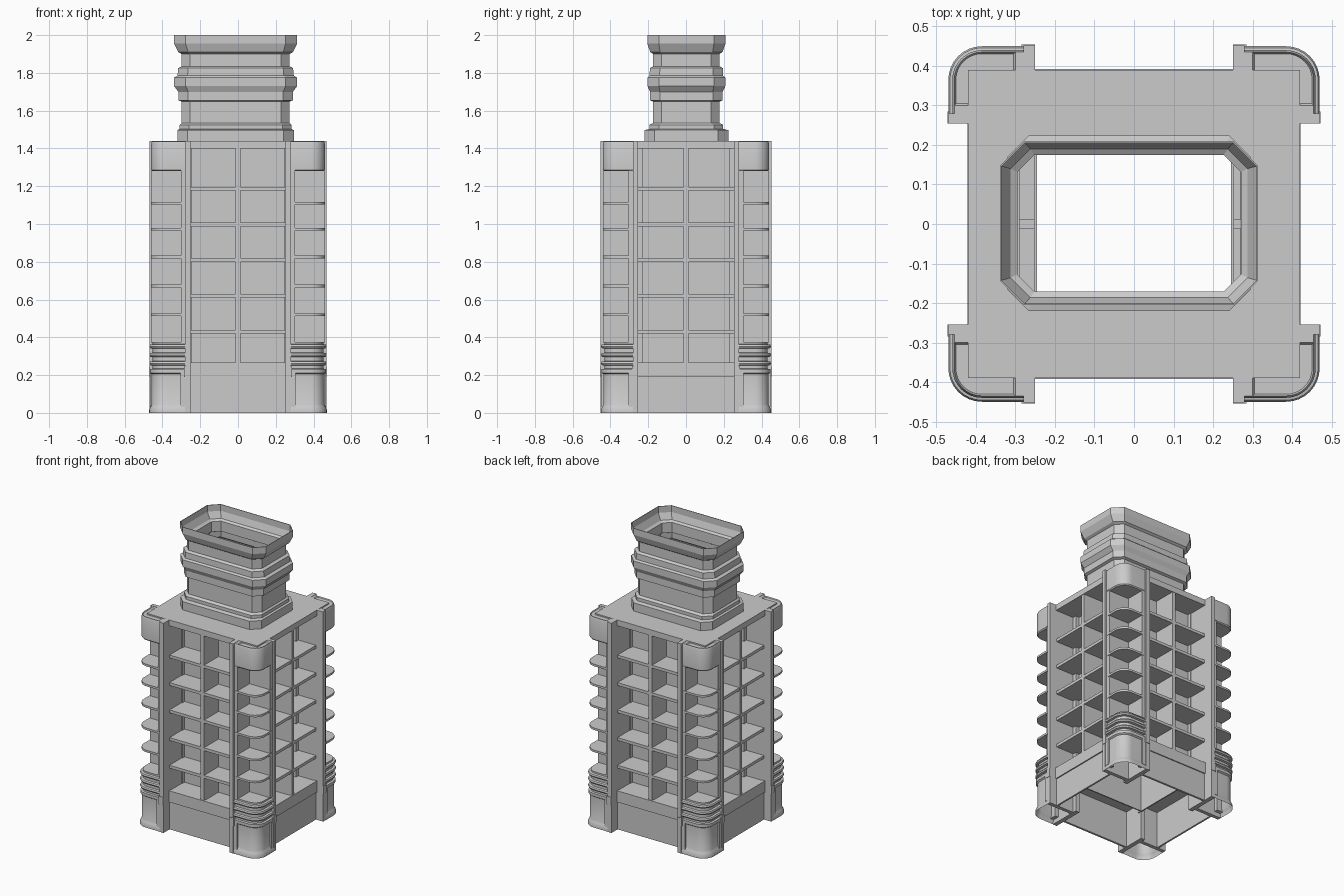
import bpy, bmesh, math

QUADS = [(1, 1), (-1, 1), (-1, -1), (1, -1)]


def finish(name, bm, smooth=False):
    bmesh.ops.recalc_face_normals(bm, faces=bm.faces[:])
    me = bpy.data.meshes.new(name)
    bm.to_mesh(me)
    bm.free()
    ob = bpy.data.objects.new(name, me)
    bpy.context.scene.collection.objects.link(ob)
    if smooth:
        bpy.ops.object.select_all(action='DESELECT')
        ob.select_set(True)
        bpy.context.view_layer.objects.active = ob
        bpy.ops.object.shade_smooth_by_angle(angle=math.radians(30))
    return ob


def add_box(bm, x0, x1, y0, y1, z0, z1):
    vs = bmesh.ops.create_cube(bm, size=1)['verts']
    for v in vs:
        v.co.x = x1 if v.co.x > 0 else x0
        v.co.y = y1 if v.co.y > 0 else y0
        v.co.z = z1 if v.co.z > 0 else z0


def boxes(name, items, signs=((1, 1),)):
    bm = bmesh.new()
    for sx, sy in signs:
        for x0, x1, y0, y1, z0, z1 in items:
            xs, ys = sorted((sx * x0, sx * x1)), sorted((sy * y0, sy * y1))
            add_box(bm, *xs, *ys, z0, z1)
    return finish(name, bm)


def loft(bm, rings, cap_start=True, cap_end=True):
    rows = [[bm.verts.new(p) for p in r] for r in rings]
    n = len(rows[0])
    for a, b in zip(rows, rows[1:]):
        for i in range(n):
            bm.faces.new((a[i], a[(i + 1) % n], b[(i + 1) % n], b[i]))
    if cap_start:
        bm.faces.new(rows[0])
    if cap_end:
        bm.faces.new(rows[-1])


def corner_ring(d, inner, z, sx, sy, r=0.085, seg=8):
    """Square with one rounded outer corner; d is the inset of the outer sides."""
    X, Y, R = 0.47 - d, 0.45 - d, r - d
    pts = [(inner, inner), (X, inner)]
    for i in range(seg + 1):
        a = i / seg * math.pi / 2
        pts.append((X - R + R * math.cos(a), Y - R + R * math.sin(a)))
    pts.append((inner, Y))
    return [(sx * x, sy * y, z) for x, y in pts]


def corner_part(name, profiles, bottom=True):
    bm = bmesh.new()
    for sx, sy in QUADS:
        for prof in profiles:
            loft(bm, [corner_ring(d, i, z, sx, sy) for d, i, z in prof], bottom)
    return finish(name, bm, True)


FB = [(1, 1), (1, -1)]
LR = [(1, 1), (-1, 1)]
TOP = 1.44

# Corner fins and the inner lining of the corner balconies
boxes("corner_fins", [(0.25, 0.28, 0.23, 0.452, 0, TOP),
                      (0.25, 0.469, 0.255, 0.28, 0, TOP)], QUADS)
boxes("balcony_lining", [(0.28, 0.302, 0.28, 0.438, 0.37, 1.29),
                         (0.28, 0.457, 0.28, 0.305, 0.37, 1.29)], QUADS)

# Rounded corner feet with stacked rings, hollow underneath
foot = [(0, .28, 0), (0, .28, .018), (.008, .28, .035), (.013, .28, .045),
        (.013, .28, .205), (.003, .28, .212), (.003, .28, .232), (.018, .28, .234)]
for z in (0.25, 0.295, 0.34):
    foot += [(.018, .28, z), (.004, .28, z + .003), (0, .28, z + .012),
             (.004, .28, z + .021), (.018, .28, z + .024)]
foot += [(.018, .28, .375)]
corner_part("corner_feet", [foot], bottom=False)
boxes("foot_trim", [(0.28, 0.305, 0.40, 0.447, 0.03, 0.22),
                    (0.42, 0.467, 0.28, 0.305, 0.03, 0.22)], QUADS)

# Rounded balcony floors and corner cap blocks
corner_part("corner_balconies",
            [[(.01, .29, z - .007), (.01, .29, z + .007)]
             for z in (0.52, 0.672, 0.825, 0.973, 1.11)])
corner_part("corner_caps", [[(.016, .28, 1.28), (.01, .28, 1.287), (.01, .28, 1.425),
                             (.015, .28, 1.438), (.015, .3, 1.438), (.019, .305, 1.431)]])

# Facade: recessed back walls, floors, centre dividers
boxes("front_back_inner_walls", [(-0.25, 0.25, 0.222, 0.23, 0.19, TOP - .01)], FB)
boxes("side_inner_walls", [(0.245, 0.253, -0.255, 0.255, 0.19, TOP - .01)], LR)
levels = [0.43, 0.62, 0.81, 0.998, 1.187]
boxes("front_back_floors", [(-0.252, 0.252, 0.225, 0.386, z - .01, z + .01) for z in levels], FB)
boxes("side_floors", [(0.248, 0.415, -0.257, 0.257, z - .01, z + .01) for z in levels], LR)
boxes("front_back_dividers", [(-0.012, 0.012, 0.225, 0.388, 0.26, 1.41)], FB)
boxes("side_dividers", [(0.248, 0.417, -0.012, 0.012, 0.26, 1.41)], LR)

# Base skirt with upper band and ledge
boxes("front_back_base", [(-0.255, 0.255, 0.372, 0.386, 0, 0.19),
                          (-0.252, 0.252, 0.372, 0.393, 0.19, 0.268),
                          (-0.25, 0.25, 0.225, 0.375, 0.25, 0.265),
                          (-0.285, -0.25, 0.372, 0.455, 0.19, 0.245),
                          (0.25, 0.285, 0.372, 0.455, 0.19, 0.245)], FB)
boxes("side_base", [(0.402, 0.414, -0.258, 0.258, 0, 0.19),
                    (0.402, 0.422, -0.256, 0.256, 0.19, 0.268),
                    (0.25, 0.405, -0.255, 0.255, 0.25, 0.265),
                    (0.402, 0.472, -0.285, -0.255, 0.19, 0.245),
                    (0.402, 0.472, 0.255, 0.285, 0.19, 0.245)], LR)

# Roof slab around the open shaft
boxes("roof_slab", [(-0.42, -0.29, -0.39, 0.39, 1.40, TOP),
                    (0.27, 0.42, -0.39, 0.39, 1.40, TOP),
                    (-0.29, 0.27, -0.39, -0.18, 1.40, TOP),
                    (-0.29, 0.27, 0.18, 0.39, 1.40, TOP)])

# Stepped eight-sided crown, an open thin shell: (half x, half y, z)
crown = [(.308, .222, 1.44), (.308, .222, 1.497), (.296, .195, 1.503),
         (.296, .195, 1.525), (.286, .176, 1.535), (.286, .176, 1.648),
         (.303, .192, 1.655), (.303, .192, 1.70), (.326, .206, 1.73),
         (.326, .206, 1.775), (.308, .195, 1.785), (.304, .193, 1.825),
         (.286, .176, 1.835), (.286, .176, 1.90), (.303, .191, 1.91),
         (.326, .207, 1.955), (.326, .207, 2.0)]


def crown_ring(hx, hy, z):
    c = 0.045 + (hx - 0.286) * 0.4
    q = [(hx, hy - c), (hx - c, hy)]
    pts = q + [(-x, y) for x, y in q[::-1]] + [(-x, -y) for x, y in q] \
        + [(x, -y) for x, y in q[::-1]]
    return [(x - 0.0125, y + 0.002, z) for x, y in pts]


bm = bmesh.new()
loft(bm, [crown_ring(*p) for p in crown], False, False)
ob = finish("crown", bm)
mod = ob.modifiers.new("thickness", 'SOLIDIFY')
mod.thickness = 0.004
mod.offset = -1
